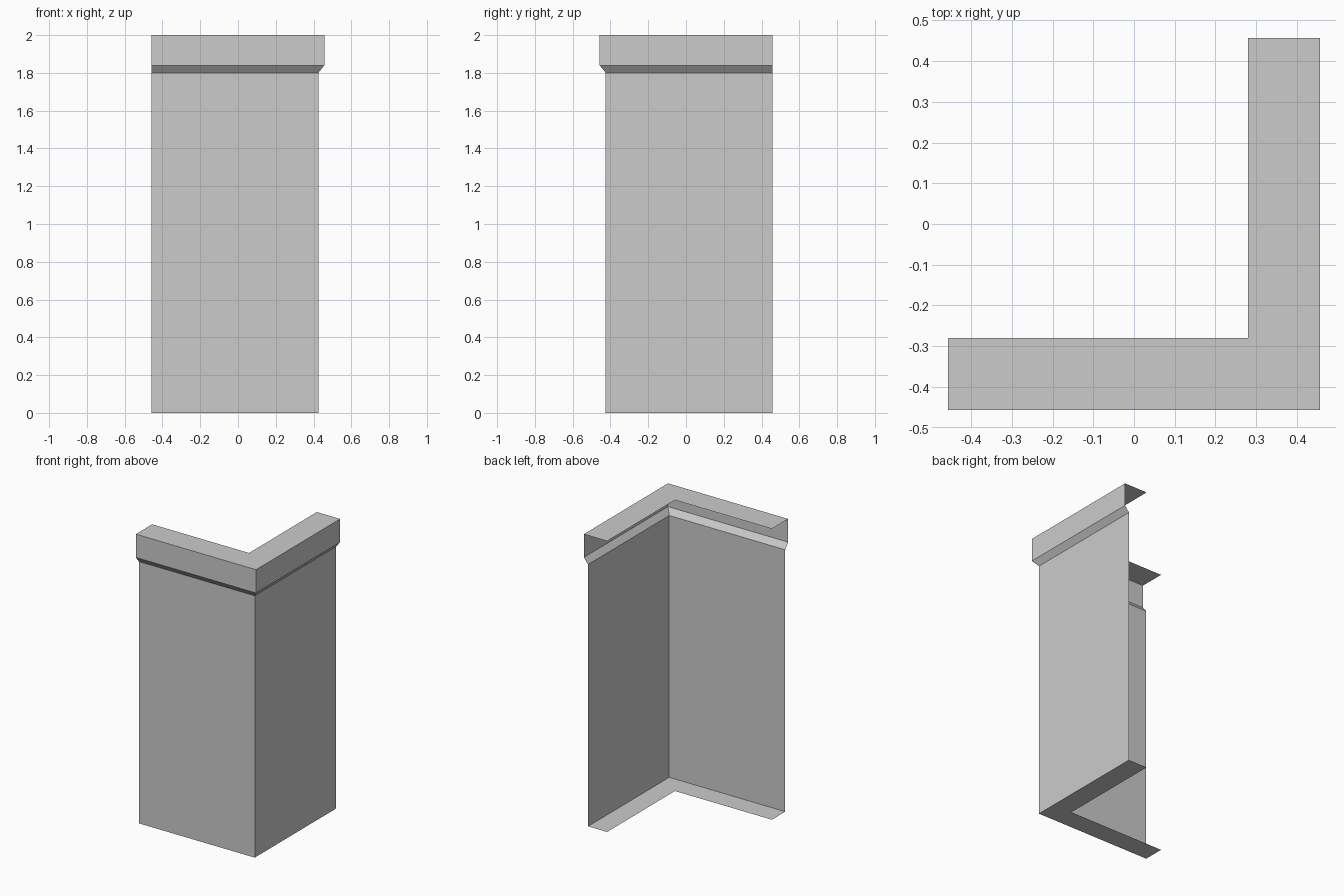
import bpy
import bmesh

cube = bpy.data.objects.get("Cube")
if cube:
    bpy.data.objects.remove(cube, do_unlink=True)

# Plain grey stone
grey = bpy.data.materials.new("plain_grey")
grey.use_nodes = True
colour = (0.6, 0.6, 0.6, 1.0)
grey.diffuse_color = colour
grey.node_tree.nodes["Principled BSDF"].inputs["Base Color"].default_value = colour

HALF = 0.457      # half width, also the reach of the cap
WALL = 0.425      # outer wall face
INNER = 0.28      # inner edge of the bottom and top ledges


def corner_sweep(name, profile):
    """Sweep an open (offset, height) profile round the corner, with open ends."""
    bm = bmesh.new()
    rows = []
    for d, z in profile:
        path = [(-HALF, -d, z), (d, -d, z), (d, HALF, z)]
        rows.append([bm.verts.new(p) for p in path])
    for low, high in zip(rows, rows[1:]):
        for i in range(2):
            bm.faces.new((low[i], low[i + 1], high[i + 1], high[i]))
    mesh = bpy.data.meshes.new(name)
    bm.to_mesh(mesh)
    bm.free()
    mesh.materials.append(grey)
    obj = bpy.data.objects.new(name, mesh)
    bpy.context.scene.collection.objects.link(obj)
    return obj


# Bottom ledge and the two tall walls
corner_sweep("corner_wall", [(INNER, 0), (WALL, 0), (WALL, 1.8)])

# Sloped underside, cap band and top ledge
corner_sweep("corner_cap", [(WALL, 1.8), (HALF, 1.84), (HALF, 2), (INNER, 2)])
